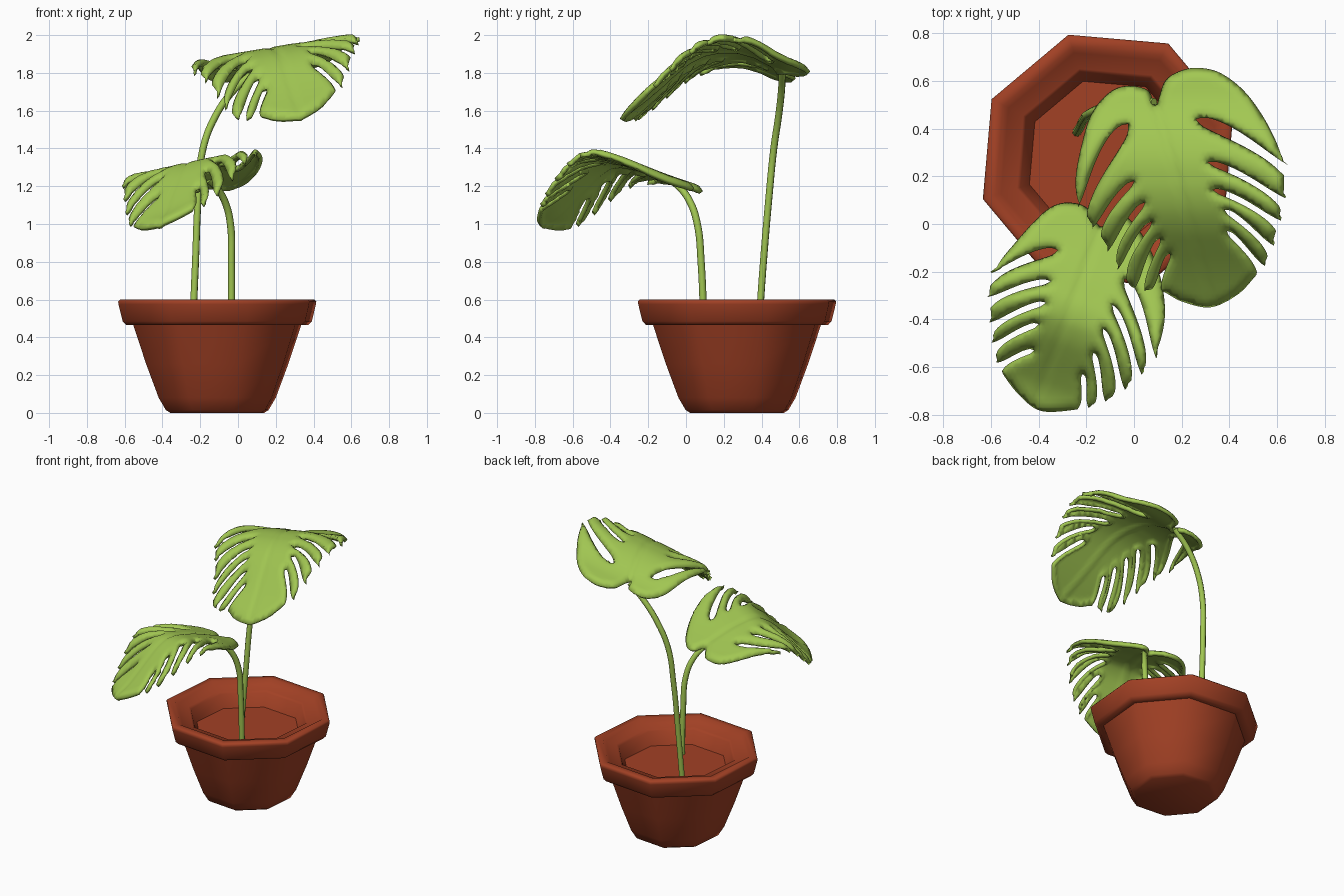
import bpy, bmesh, math
from mathutils import Vector, kdtree
from mathutils.geometry import delaunay_2d_cdt

if "Cube" in bpy.data.objects:
    bpy.data.objects.remove(bpy.data.objects["Cube"])


def material(name, rgb):
    m = bpy.data.materials.new(name)
    m.diffuse_color = (*rgb, 1)
    m.use_nodes = True
    m.node_tree.nodes["Principled BSDF"].inputs["Base Color"].default_value = m.diffuse_color
    return m


TERRACOTTA = material("terracotta", (0.36, 0.052, 0.018))
GREEN = material("leaf green", (0.36, 0.57, 0.085))


def finish(ob, mat, angle):
    ob.data.materials.clear()
    ob.data.materials.append(mat)
    bpy.ops.object.select_all(action='DESELECT')
    ob.select_set(True)
    bpy.context.view_layer.objects.active = ob
    bpy.ops.object.shade_smooth_by_angle(angle=math.radians(angle))


def add_object(name, bm):
    me = bpy.data.meshes.new(name)
    bm.to_mesh(me)
    bm.free()
    ob = bpy.data.objects.new(name, me)
    bpy.context.collection.objects.link(ob)
    return ob


# Pot: eight-sided lathe of one profile, from the base round to the soil
def pot():
    profile = [(0.26, 0.0), (0.285, 0.015), (0.325, 0.08), (0.395, 0.26), (0.466, 0.465),
               (0.505, 0.465), (0.525, 0.485), (0.548, 0.575), (0.55, 0.59), (0.54, 0.60),
               (0.495, 0.60), (0.47, 0.575), (0.40, 0.565), (0.385, 0.55), (0.345, 0.465)]
    bm = bmesh.new()
    rings = []
    for r, z in profile:
        angs = [math.radians(17.5 + 45 * k) for k in range(8)]
        rings.append([bm.verts.new((-0.11 + r * math.cos(a), 0.27 + r * math.sin(a), z)) for a in angs])
    for a, b in zip(rings, rings[1:]):
        for k in range(8):
            n = (k + 1) % 8
            bm.faces.new((a[k], a[n], b[n], b[k]))
    bm.faces.new(rings[0][::-1])
    bm.faces.new(rings[-1])
    finish(add_object("pot", bm), TERRACOTTA, 50)


# Stems: round tubes along a smooth path
def stem(name, pts):
    cu = bpy.data.curves.new(name, 'CURVE')
    cu.dimensions = '3D'
    cu.bevel_depth = 0.019
    cu.bevel_resolution = 2
    cu.use_fill_caps = True
    sp = cu.splines.new('BEZIER')
    sp.bezier_points.add(len(pts) - 1)
    for bp, p in zip(sp.bezier_points, pts):
        bp.co = p
        bp.handle_left_type = bp.handle_right_type = 'AUTO'
    sp.resolution_u = 6
    ob = bpy.data.objects.new(name, cu)
    bpy.context.collection.objects.link(ob)
    bpy.ops.object.select_all(action='DESELECT')
    ob.select_set(True)
    bpy.context.view_layer.objects.active = ob
    bpy.ops.object.convert(target='MESH')
    finish(bpy.context.object, GREEN, 60)


def smooth_loop(pts, n=8):
    out = []
    P = [Vector(p) for p in pts]
    for i in range(len(P)):
        a, b, c, d = (P[(i + k - 1) % len(P)] for k in range(4))
        for j in range(n):
            t = j / n
            out.append(0.5 * (2 * b + (c - a) * t + (2 * a - 5 * b + 4 * c - d) * t * t
                              + (3 * b - a - 3 * c + d) * t ** 3))
    return out


def table(pairs, x):
    """Softened straight-line lookup."""
    def look(v):
        v = min(max(v, pairs[0][0]), pairs[-1][0])
        for (x0, y0), (x1, y1) in zip(pairs, pairs[1:]):
            if v <= x1:
                return y0 + (y1 - y0) * (v - x0) / (x1 - x0)
    return sum(look(x + o * 0.025) for o in range(-2, 3)) / 5


# Leaves: outline with curved slits, filled, draped on a height rule, thickened
def leaf(name, outline, slits, base, axis, height):
    base, axis = Vector(base), Vector(axis).normalized()
    edge = smooth_loop(outline)
    cuts = {}
    for mouth, inner, wide in slits:
        i = min(range(len(edge)), key=lambda k: (edge[k] - Vector(mouth)).length)
        m, q = edge[i], Vector(inner)
        mid = (m + q) / 2 - axis * 0.13 * (m - q).length
        sides = ([], [])
        steps = 18
        for k in range(steps + 1):
            u = k / steps
            p = q * (1 - u) ** 2 + mid * 2 * u * (1 - u) + m * u * u
            d = ((mid - q) * (1 - u) + (m - mid) * u).normalized()
            nrm = Vector((-d.y, d.x))
            h = 0.007 * min(1, u * 8) + wide * math.sin(math.pi * u ** 0.6) + 0.014 * u ** 8
            sides[0].append(p + nrm * h)
            if k:
                sides[1].append(p - nrm * h)
        prev = edge[i - 3]
        first, second = sides
        if (first[-1] - prev).length > (second[-1] - prev).length:
            first, second = second, first
        cuts[i] = first[::-1] + second
    path = []
    for i, p in enumerate(edge):
        if i in cuts:
            path += cuts[i]
        elif all((p - edge[j]).length > 0.027 or abs(i - j) > 6 for j in cuts):
            path.append(p)
    tree = kdtree.KDTree(len(path))
    for i, p in enumerate(path):
        tree.insert((p.x, p.y, 0), i)
    tree.balance()
    # interior points on a staggered grid
    pts = list(path)
    step = 0.02
    x0, x1 = min(p.x for p in path), max(p.x for p in path)
    y0, y1 = min(p.y for p in path), max(p.y for p in path)
    for r in range(int((y1 - y0) / step) + 1):
        for c in range(int((x1 - x0) / step) + 1):
            p = Vector((x0 + (c + 0.5 * (r % 2)) * step, y0 + r * step))
            if tree.find((p.x, p.y, 0))[2] > 0.009:
                pts.append(p)
    n = len(path)
    vs, _, fs, *_ = delaunay_2d_cdt(pts, [(i, (i + 1) % n) for i in range(n)], [], 1, 1e-5)
    bm = bmesh.new()
    made = {}
    for f in fs:
        for i in f:
            if i not in made:
                x, y = vs[i]
                rel = vs[i] - base
                s, t = rel.dot(axis), rel.dot(Vector((-axis.y, axis.x)))
                d = tree.find((x, y, 0))[2]
                z = height(x, y, s, t) - 0.026 * (1 - min(1, d / 0.035)) ** 2   # rolled edges
                z -= 0.008 * math.exp(-(t / 0.015) ** 2)                        # midrib groove
                made[i] = bm.verts.new((x, y, z))
        bm.faces.new([made[i] for i in f])
    bmesh.ops.recalc_face_normals(bm, faces=bm.faces)
    if sum(f.normal.z for f in bm.faces) < 0:
        bmesh.ops.reverse_faces(bm, faces=bm.faces)
    ob = add_object(name, bm)
    finish(ob, GREEN, 80)
    sol = ob.modifiers.new("thickness", 'SOLIDIFY')
    sol.thickness = 0.024
    sol.offset = -1


pot()
stem("tall_stem", [(-.24, .385, .45), (-.225, .41, .8), (-.21, .44, 1.15), (-.185, .465, 1.4),
                   (-.12, .49, 1.57), (-.03, .505, 1.70), (.085, .51, 1.805)])
stem("short_stem", [(-.035, .095, .45), (-.035, .08, .8), (-.04, .06, 1.0), (-.07, .02, 1.12),
                    (-.12, -.04, 1.2), (-.16, -.09, 1.235)])

RIDGE_A = [(-.36, 1.55), (-.2, 1.68), (0, 1.87), (.12, 1.93), (.27, 1.945), (.4, 1.91), (.5, 1.85), (.66, 1.82)]
leaf("upper_leaf",
     [(.092, .50), (.13, .60), (.20, .645), (.28, .655), (.37, .63), (.47, .55), (.56, .42), (.62, .28),
      (.63, .16), (.61, .03), (.59, -.05), (.55, -.16), (.50, -.23), (.43, -.30), (.32, -.35), (.20, -.325),
      (.11, -.28), (.0, -.27), (-.05, -.20), (-.12, -.08), (-.19, .02), (-.235, .10), (-.245, .19),
      (-.225, .31), (-.18, .46), (-.10, .555), (-.02, .58), (.06, .56)],
     [((.63, .23), (.26, .44), .018), ((.625, .10), (.31, .26), .006), ((.60, .0), (.33, .145), .005),
      ((.57, -.10), (.38, .06), .005), ((.53, -.19), (.39, -.03), .004),
      ((.10, -.28), (.15, -.125), .004), ((.02, -.275), (.11, -.06), .005), ((-.045, -.20), (.075, .01), .005),
      ((-.09, -.12), (.045, .09), .005), ((-.15, -.03), (.0, .18), .006), ((-.215, .06), (-.025, .42), .025)],
     (.092, .50), (.24, -.85),
     lambda x, y, s, t: table(RIDGE_A, y) + 0.17 * (x - 0.2))

RIDGE_B = [(-.1, 1.20), (0, 1.23), (.2, 1.30), (.38, 1.335), (.47, 1.30), (.55, 1.23), (.65, 1.13),
           (.75, 1.04), (.85, 1.01)]
TWIST_B = [(0, .10), (.38, .2), (.75, .35)]
leaf("lower_leaf",
     [(-.14, -.01), (-.09, .04), (-.03, .03), (.05, -.07), (.11, -.22), (.13, -.38), (.10, -.52), (.04, -.605),
      (-.02, -.665), (-.10, -.73), (-.18, -.76), (-.25, -.78), (-.39, -.785), (-.48, -.72), (-.55, -.63),
      (-.575, -.57), (-.59, -.48), (-.60, -.38), (-.605, -.27), (-.57, -.17), (-.50, -.08), (-.42, .01),
      (-.35, .07), (-.28, .09), (-.20, .07)],
     [((.07, -.56), (-.04, -.23), .014), ((.01, -.635), (-.09, -.34), .006), ((-.06, -.70), (-.13, -.44), .005),
      ((-.14, -.745), (-.17, -.54), .005), ((-.215, -.765), (-.215, -.63), .004),
      ((-.565, -.60), (-.42, -.53), .004), ((-.585, -.52), (-.40, -.42), .005), ((-.595, -.43), (-.37, -.33), .005),
      ((-.605, -.325), (-.35, -.24), .006), ((-.59, -.215), (-.32, -.11), .012)],
     (-.14, -.01), (-.28, -.76),
     lambda x, y, s, t: table(RIDGE_B, s) + table(TWIST_B, s) * t)
